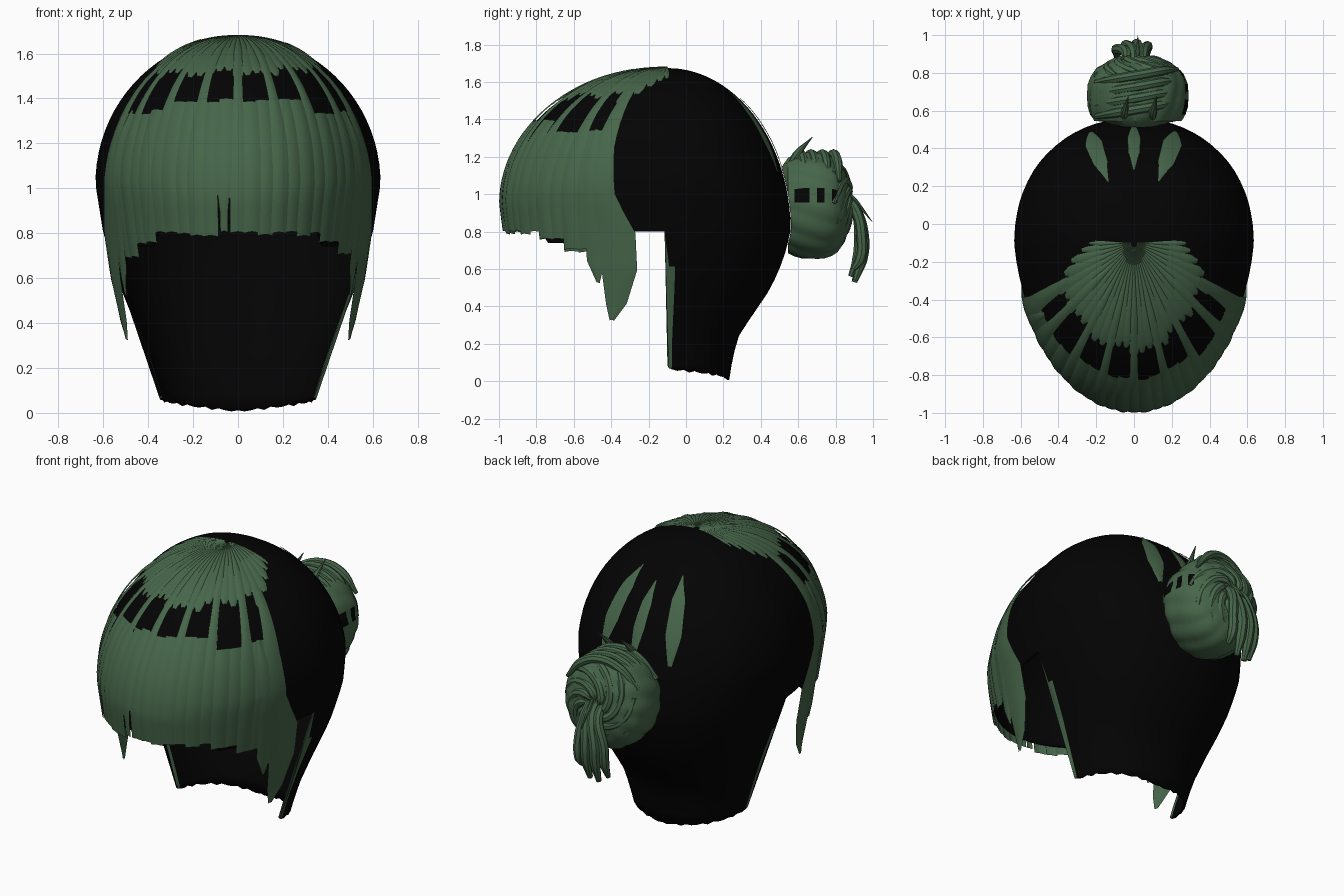
import bpy, bmesh, math, random
from mathutils import Vector

if "Cube" in bpy.data.objects:
    bpy.data.objects.remove(bpy.data.objects["Cube"])
random.seed(4)

def material(name, col):
    m = bpy.data.materials.new(name)
    m.diffuse_color = (*col, 1)
    m.use_nodes = True
    m.node_tree.nodes["Principled BSDF"].inputs["Base Color"].default_value = m.diffuse_color
    return m

GREEN = material("moss green", (0.062, 0.132, 0.068))
BLACK = material("soft black", (0.0010, 0.0010, 0.0010))

def lerp_table(table, z):
    for (z0, v0), (z1, v1) in zip(table, table[1:]):
        if z >= z1:
            return v1 + (v0 - v1) * (z - z1) / (z0 - z1)
    return table[-1][1]

TOP = 1.675
WIDTH = [(1.02, .635), (.8, .60), (.6, .54), (.4, .46), (.2, .39), (0, .33)]
BACK = [(.8, .66), (.65, .62), (.5, .555), (.25, .385), (.13, .35), (0, .33)]

def dome(z, z0, r):
    return r * math.sqrt(max(0, 1 - ((z - z0) / (TOP - z0)) ** 2))

def scalp(a, z, off=0):
    """Point on the head surface: a = degrees from the front, z = height."""
    a = math.radians(a)
    c = math.cos(a)
    w = dome(z, 1.02, .635) if z > 1.02 else lerp_table(WIDTH, z)
    if c > 0:
        w = (w + .12 * max(0, .8 - z) * min(1, c * 4)) * (1 - .035 * min(1, c * 3))
        d = dome(z, .95, .885) if z > .95 else .885 - .13 * (.95 - z)
    else:
        d = dome(z, .8, .66) if z > .8 else lerp_table(BACK, z)
        k = 1 + .035 * math.sin(2 * a) ** 2
        w, d = w * k, d * k
    p = Vector((w * math.sin(a), -.1 - d * c, z))
    n = Vector((p.x, p.y + .1, max(0, z - .9)))
    return p + n.normalized() * off

def finish(name, bm, mats, angle=40):
    me = bpy.data.meshes.new(name)
    bm.to_mesh(me)
    bm.free()
    ob = bpy.data.objects.new(name, me)
    bpy.context.collection.objects.link(ob)
    for m in mats:
        me.materials.append(m)
    smooth(ob, angle)
    return ob

def smooth(ob, angle=40):
    bpy.ops.object.select_all(action='DESELECT')
    ob.select_set(True)
    bpy.context.view_layer.objects.active = ob
    bpy.ops.object.shade_smooth_by_angle(angle=math.radians(angle))

# Scalp cap: open shell with a face opening and a nape flap
def cap_bottom(a):
    a = abs(a)
    if a < 42:
        return .84
    if a < 77:
        return .74
    if a < 90:
        return .80
    return .06 * (1 - (a - 90) / 90) + .006 * (1 + math.sin(a * .5))

half = list(range(6, 85, 6)) + [89, 91, 94, 99] + list(range(105, 180, 5))
angles = [-180] + [-a for a in reversed(half)] + [0] + half + [180]
ROWS = 34
bm = bmesh.new()
cols = []
for a in angles:
    zs = [TOP - TOP * (j / ROWS) ** 1.7 for j in range(ROWS + 1)]
    cols.append([bm.verts.new(scalp(a, max(z, cap_bottom(a)))) for z in zs])
for i in range(len(cols) - 1):
    mid = abs(angles[i] + angles[i + 1]) / 2
    for j in range(ROWS):
        c, d = cols[i], cols[i + 1]
        f = bm.faces.new((c[j], c[j + 1], d[j + 1], d[j]))
        # green front rim of the nape flap
        f.material_index = int(89 < mid < 94 and c[j].co.z < .81 and d[j].co.z < .66)
bmesh.ops.remove_doubles(bm, verts=bm.verts, dist=.0004)
cap = finish("scalp_cap", bm, [BLACK, GREEN])
mod = cap.modifiers.new("thickness", 'SOLIDIFY')
mod.thickness = .012

# Ribbon of hair lying on the scalp; rows are (z, angle, half width, lift)
def ribbon(bm, rows, n=5, ridge=.006):
    grid = []
    for r0, r1 in zip(rows, rows[1:]):
        for k in range(n + (r1 is rows[-1])):
            t = k / n
            z, a, h, o = (u + (v - u) * t for u, v in zip(r0, r1))
            grid.append([bm.verts.new(scalp(a + h * s, z - .006 * abs(s) * (z < .95),
                                            o + ridge * (1 - s * s)))
                         for s in (-1, -.5, 0, .5, 1)])
    for p, q in zip(grid, grid[1:]):
        for k in range(4):
            bm.faces.new((p[k], q[k], q[k + 1], p[k + 1]))

# Fringe: fanned locks from the crown, with a broken dark band
bm = bmesh.new()
for i in range(-10, 11):
    a = i * 6
    end = .80 if abs(a) < 40 else .765 if abs(a) < 50 else .70
    end += random.uniform(-.012, .012)
    hw = 1.7 if i == -1 else 3.5
    lift = .008 + .003 * (i % 2)
    low = [(1.2, a, 3.5, lift), (1.05, a, 3.4, lift), (.9, a, hw, lift), (end, a, hw, lift)]
    if i % 3 == 0:
        ribbon(bm, [(1.66, a, 3.6, .005), (1.6, a, 3.6, lift), (1.5, a, 2.6, lift),
                    (1.4, a, 2.6, lift)] + low)
    else:
        g = 1.385 + random.uniform(-.01, .01) - .05 * (abs(i) > 5)
        ribbon(bm, [(g, a, 3.5, lift)] + low)
# crown locks with a jagged, slanted end
for i in range(-15, 16):
    a = i * 6
    side = {11: 1.47, 12: 1.53, 13: 1.57, 14: 1.60, 15: 1.62}
    end = side.get(abs(i), random.uniform(1.48, 1.53)) + random.uniform(-.01, .01)
    ribbon(bm, [(TOP - .0002, a, 3.6, .004), (1.667, a, 3.6, .005), (1.64, a, 3.6, .006),
                (end + .025, a, 3.5, .008), (end, a, 1.2, .005)], ridge=.004)
# side locks, mirrored
for s in (-1, 1):
    ribbon(bm, [(1.34, s * 60, 1, .010), (1.2, s * 62, 3, .014), (.85, s * 64, 4, .014),
                (.65, s * 64, 3.5, .02), (.53, s * 65, .5, .03)])
    ribbon(bm, [(1.54, s * 67, 3, .008), (1.25, s * 66, 4, .014), (1.0, s * 67, 5, .016),
                (.8, s * 72, 7, .02), (.6, s * 73, 6.5, .03), (.42, s * 72, 3.8, .045),
                (.33, s * 70.5, .8, .055)])
finish("fringe", bm, [GREEN])

# Swept streaks on the back of the head
bm = bmesh.new()
for a, top, h in ((180, 1.51, 3.4), (160, 1.55, 5), (201, 1.55, 4.5)):
    ribbon(bm, [(top, a, .5, .004), (top - .1, a, h, .006), (1.28, a, h, .006),
                (1.12, a, 1, .004)], ridge=.003)
finish("back_streaks", bm, [GREEN])

# Bun: fluted, twisted lathe around the y axis, seated on the scalp
BUN = [(.51, .20), (.545, .25), (.58, .268), (.62, .28), (.66, .283), (.70, .283),
       (.74, .28), (.78, .265), (.81, .245), (.85, .19), (.872, .11), (.88, .02)]
SEG = 112
bm = bmesh.new()
rings = []
for y, r in BUN:
    ring = []
    for k in range(SEG):
        p = k * math.tau / SEG
        q = r * (.985 + .035 * abs(math.sin(7 * p + 9 * (y - .5))))
        x, z = .02 + q * .93 * math.cos(p), .94 + q * math.sin(p)
        ring.append(bm.verts.new((x, max(y, scalp(180, z).y + .002) if y < .6 else y, z)))
    rings.append(ring)
for j, (r0, r1) in enumerate(zip(rings, rings[1:])):
    for k in range(SEG):
        n = (k + 1) % SEG
        f = bm.faces.new((r0[k], r1[k], r1[n], r0[n]))
        # dark gaps on the right side of the bun
        f.material_index = int(j in (2, 3, 5, 7) and 1 <= k <= 5)
bm.faces.new(rings[-1][::-1])
bmesh.ops.recalc_face_normals(bm, faces=bm.faces)
finish("hair_bun", bm, [GREEN, BLACK], 30)

# Round tapered strands made from curves
def strand(name, pts, radius, tip=.1, start=.6):
    cu = bpy.data.curves.new(name, 'CURVE')
    cu.dimensions = '3D'
    cu.bevel_depth = radius
    cu.bevel_resolution = 2
    cu.resolution_u = 6
    cu.use_fill_caps = True
    sp = cu.splines.new('BEZIER')
    sp.bezier_points.add(len(pts) - 1)
    for i, (b, p) in enumerate(zip(sp.bezier_points, pts)):
        b.co = p
        b.handle_left_type = b.handle_right_type = 'AUTO'
        b.radius = start if i == 0 else tip if i == len(pts) - 1 else 1
    ob = bpy.data.objects.new(name, cu)
    bpy.context.collection.objects.link(ob)
    cu.materials.append(GREEN)
    bpy.ops.object.select_all(action='DESELECT')
    ob.select_set(True)
    bpy.context.view_layer.objects.active = ob
    bpy.ops.object.convert(target='MESH')
    smooth(bpy.context.object)

# coils wound over the outer face of the bun
for c in range(9):
    pts = []
    for k in range(7):
        p = c * math.tau / 9 + k * .32
        t = k / 6
        r = .25 - .20 * t
        pts.append((.02 + r * .93 * math.cos(p), .785 + .085 * math.sin(t * math.pi / 2),
                    .95 + r * math.sin(p)))
    strand("bun_coil", pts, .026, .4)
# wraps crossing over the top of the bun
for k in range(4):
    y = .60 + .06 * k
    strand("bun_wrap", [(-.2, y - .03, 1.07), (-.09, y - .01, 1.18), (.03, y + .01, 1.215),
                        (.14, y + .03, 1.175), (.23, y + .04, 1.07)], .026, .4)

# loose tail falling from the bun
for x0, x1, y1, zt, r in ((-.04, -.09, .925, .56, .028), (0, -.04, .945, .53, .03),
                          (.03, .015, .95, .54, .03), (.05, .07, .94, .60, .028)):
    strand("bun_tail", [(x0, .84, 1.0), (x0, .905, .92), (x1, y1, .76),
                        (x1, y1 - .01, .65), (x1, y1 - .045, zt)], r, .5)
# flyaway wisps
strand("tail_wisp", [(.02, .86, 1.02), (.02, .91, .96), (.02, .998, .85)], .012)
for x in (-.05, .1):
    strand("top_wisp", [(x, .54, 1.12), (x, .59, 1.21), (x + .02, .675, 1.305)], .022)
